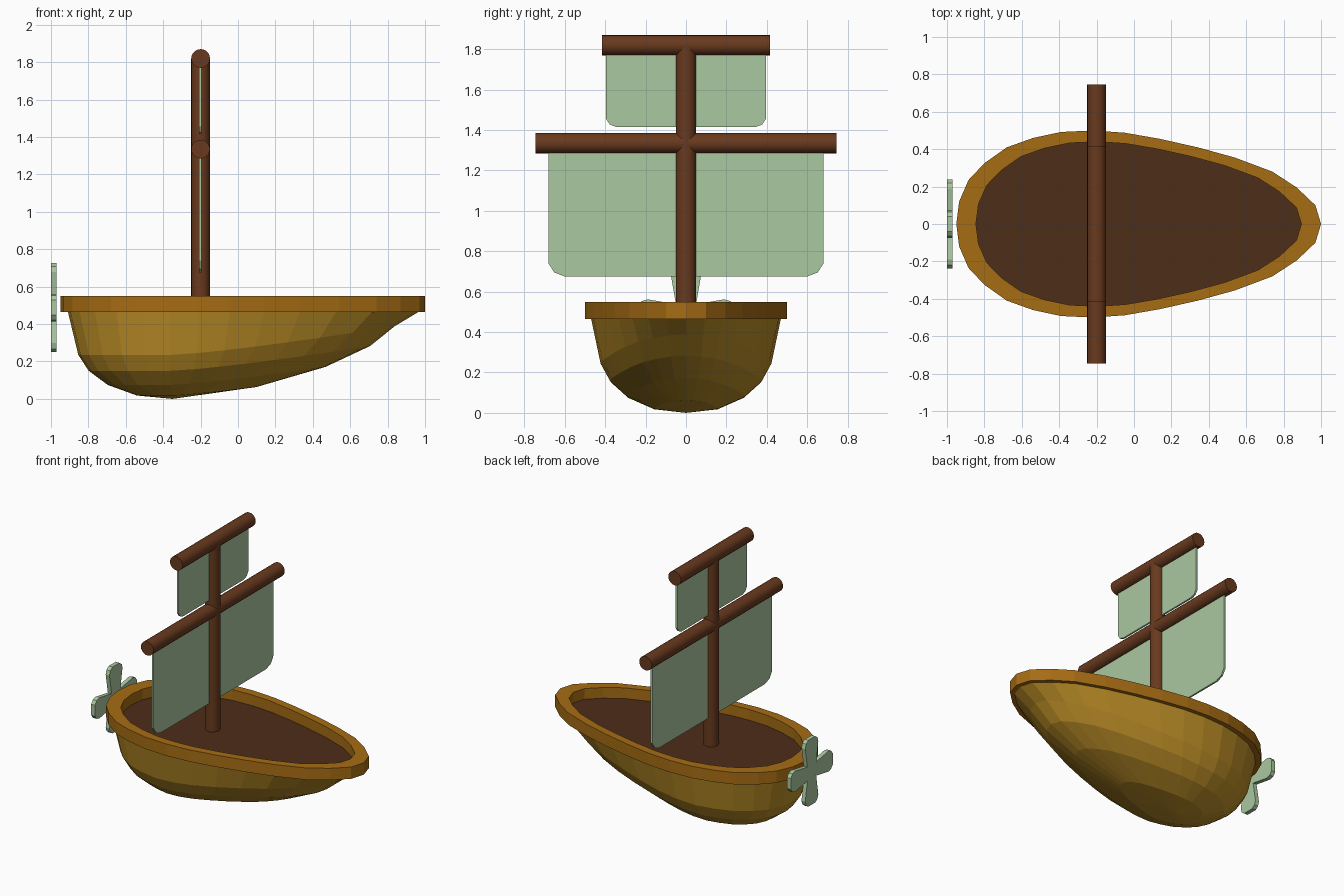
import bpy, bmesh, math
from mathutils import Matrix

if "Cube" in bpy.data.objects:
    bpy.data.objects.remove(bpy.data.objects["Cube"])


def material(name, rgb):
    m = bpy.data.materials.new(name)
    m.diffuse_color = (*rgb, 1)
    m.use_nodes = True
    m.node_tree.nodes["Principled BSDF"].inputs["Base Color"].default_value = m.diffuse_color
    return m


GOLD = material("hull_gold", (0.50, 0.27, 0.02))
TRIM = material("rim_gold", (0.38, 0.15, 0.007))
DECK = material("deck_brown", (0.076, 0.026, 0.009))
WOOD = material("mast_brown", (0.14, 0.042, 0.013))
CLOTH = material("sail_green", (0.40, 0.58, 0.35))


def make(name, bm, mat):
    bmesh.ops.recalc_face_normals(bm, faces=bm.faces)
    me = bpy.data.meshes.new(name)
    bm.to_mesh(me)
    bm.free()
    me.materials.append(mat)
    ob = bpy.data.objects.new(name, me)
    bpy.context.collection.objects.link(ob)
    return ob


def bridge(bm, a, b):
    n = len(a)
    for i in range(n):
        j = (i + 1) % n
        bm.faces.new((a[i], a[j], b[j], b[i]))


# Plan outline of the rim, stern to bow, mirrored to a closed loop
half = [(-0.95, 0), (-0.935, 0.12), (-0.885, 0.235), (-0.80, 0.325), (-0.68, 0.41),
        (-0.54, 0.46), (-0.39, 0.492), (-0.22, 0.5), (-0.05, 0.488), (0.14, 0.455),
        (0.34, 0.41), (0.54, 0.355), (0.74, 0.28), (0.87, 0.195), (0.97, 0.1), (1.0, 0)]
outline = half + [(x, -y) for x, y in half[-2:0:-1]]


def resized(x0, x1, width):
    k = (x1 - x0) / 1.95
    return [(x0 + (x + 0.95) * k, y * width) for x, y in outline]


# Rim: rectangular band around the deck
bm = bmesh.new()
inner = resized(-0.845, 0.895, 0.88)
loops = [[bm.verts.new((x, y, z)) for x, y in pts]
         for pts, z in ((outline, 0.465), (outline, 0.55), (inner, 0.55), (inner, 0.465))]
for i in range(4):
    bridge(bm, loops[i], loops[(i + 1) % 4])
make("rim", bm, TRIM)

# Deck
bm = bmesh.new()
bm.faces.new([bm.verts.new((x, y, 0.473)) for x, y in resized(-0.85, 0.9, 0.89)])
make("deck", bm, DECK)

# Hull: shrinking rings that lift towards the bow and close at the keel
KEEL = -0.35
bm = bmesh.new()
top = resized(-0.91, 0.97, 0.94)
prev = None
for f, z in ((1, 0.468), (0.9, 0.235), (0.8, 0.15), (0.62, 0.075), (0.34, 0.018)):
    ring = []
    for x, y in top:
        px = KEEL + (x - KEEL) * f
        u = max(0, (px - KEEL) / 1.32)
        lift = 0 if f == 1 else 0.175 * u ** 1.25
        ring.append(bm.verts.new((px, y * f, z + lift)))
    if prev:
        bridge(bm, prev, ring)
    prev = ring
pole = bm.verts.new((KEEL, 0, 0))
for i in range(len(prev)):
    bm.faces.new((prev[i], prev[(i + 1) % len(prev)], pole))
make("hull", bm, GOLD)


# Mast and yards
def pole_part(name, length, loc, across):
    bm = bmesh.new()
    rot = Matrix.Rotation(math.pi / 2, 4, 'X') if across else Matrix()
    bmesh.ops.create_cone(bm, cap_ends=True, segments=20, radius1=0.05, radius2=0.05,
                          depth=length, matrix=Matrix.Translation(loc) @ rot)
    ob = make(name, bm, WOOD)
    bpy.context.view_layer.objects.active = ob
    ob.select_set(True)
    bpy.ops.object.shade_smooth_by_angle(angle=math.radians(35))
    ob.select_set(False)


pole_part("mast", 1.35, (-0.2, 0, 1.145), False)
pole_part("main_yard", 1.49, (-0.2, 0, 1.335), True)
pole_part("top_yard", 0.83, (-0.2, 0, 1.82), True)


# Flat plates drawn in the y-z plane and thickened along x
def plate(name, pts, x0, x1):
    bm = bmesh.new()
    a, b = ([bm.verts.new((x, y, z)) for y, z in pts] for x in (x0, x1))
    bridge(bm, a, b)
    bm.faces.new(a)
    bm.faces.new(b)
    return make(name, bm, CLOTH)


def sail(name, w, low, high, c):
    side = [(w, high), (w, low + c * 0.8), (w - c * 0.35, low + c * 0.25), (w - c, low)]
    plate(name, side + [(-y, z) for y, z in reversed(side)], -0.208, -0.195)


sail("main_sail", 0.68, 0.675, 1.33, 0.08)
sail("top_sail", 0.395, 1.415, 1.81, 0.05)

# Propeller: four flared blades behind the stern
blade = [(0.05, 0.05), (0.074, 0.19), (0.065, 0.22), (0.04, 0.238)]
blade = blade + [(-y, z) for y, z in reversed(blade[1:])]
pts = []
for k in range(4):
    c, s = round(math.cos(k * math.pi / 2)), round(math.sin(k * math.pi / 2))
    pts += [(y * c - z * s, 0.488 + y * s + z * c) for y, z in blade]
plate("propeller", pts, -1.0, -0.97)
